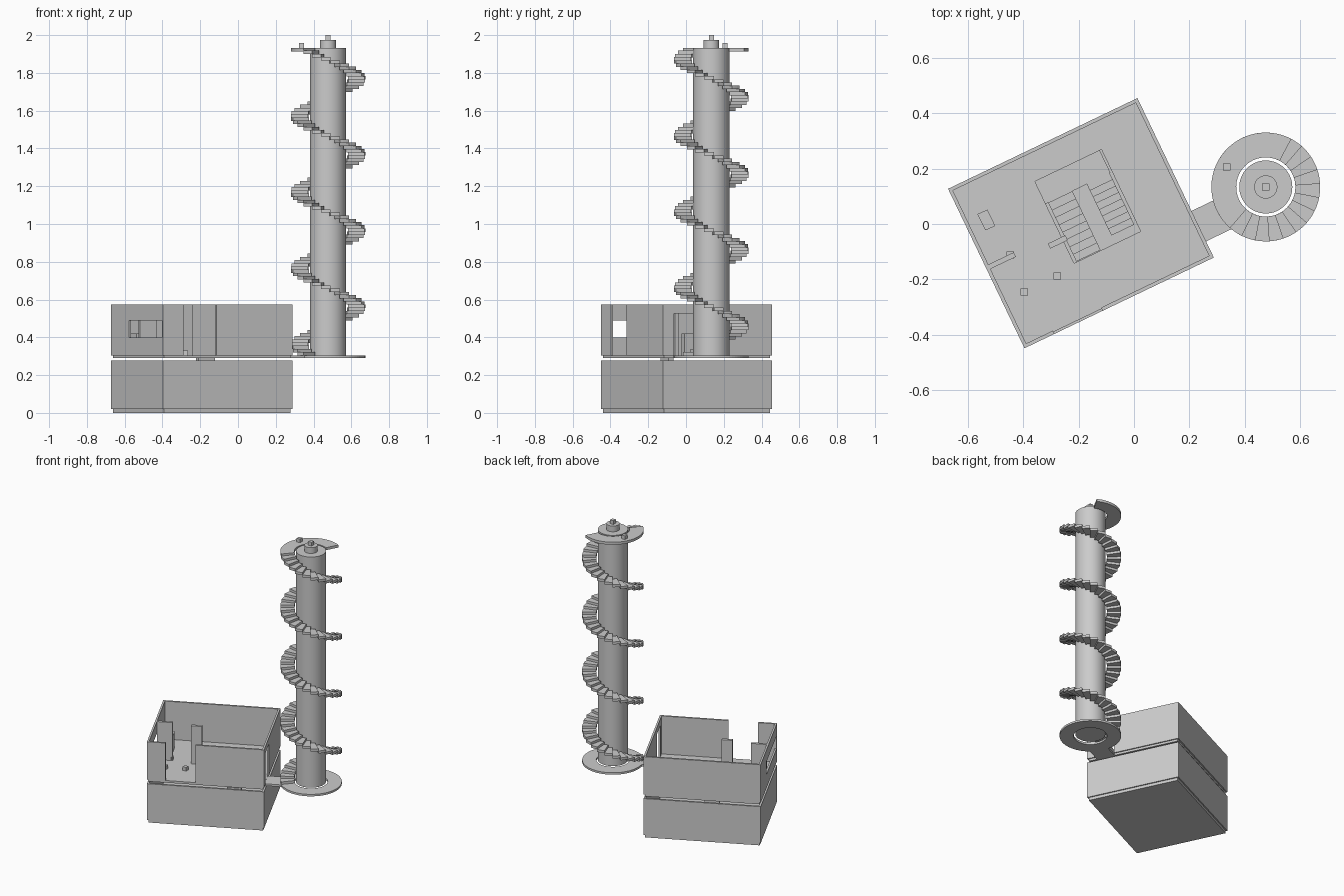
import bpy, bmesh
from math import cos, sin, radians

if "Cube" in bpy.data.objects:
    bpy.data.objects.remove(bpy.data.objects["Cube"])

ROT = radians(25.6)          # house rotation
HOUSE = (-0.192, 0.003)      # house centre
TOWER = (0.477, 0.134)       # tower centre


def to_world(u, v):
    return (HOUSE[0] + u * cos(ROT) - v * sin(ROT),
            HOUSE[1] + u * sin(ROT) + v * cos(ROT))


def finish(name, bm):
    bmesh.ops.recalc_face_normals(bm, faces=bm.faces)
    me = bpy.data.meshes.new(name)
    bm.to_mesh(me)
    bm.free()
    ob = bpy.data.objects.new(name, me)
    bpy.context.collection.objects.link(ob)
    return ob


def add_prism(bm, pts, z0, z1):
    lo = [bm.verts.new((x, y, z0)) for x, y in pts]
    hi = [bm.verts.new((x, y, z1)) for x, y in pts]
    bm.faces.new(lo)
    bm.faces.new(hi)
    n = len(pts)
    for i in range(n):
        j = (i + 1) % n
        bm.faces.new((lo[i], lo[j], hi[j], hi[i]))


def prism(name, pts, z0, z1):
    bm = bmesh.new()
    add_prism(bm, pts, z0, z1)
    return finish(name, bm)


def rect(u0, u1, v0, v1):
    return [to_world(*p) for p in ((u0, v0), (u1, v0), (u1, v1), (u0, v1))]


def house_box(name, u0, u1, v0, v1, z0, z1):
    return prism(name, rect(u0, u1, v0, v1), z0, z1)


def cube(name, x, y, z, s=0.026):
    h = s / 2
    return prism(name, [(x-h, y-h), (x+h, y-h), (x+h, y+h), (x-h, y+h)], z, z + s)


def ring(name, outer, inner, z0, z1):
    """Plate with a hole; both outlines have the same point count."""
    bm = bmesh.new()
    loops = [[bm.verts.new((x, y, z)) for x, y in pts]
             for pts, z in ((outer, z0), (outer, z1), (inner, z1), (inner, z0))]
    n = len(outer)
    for a in range(4):
        p, q = loops[a], loops[(a + 1) % 4]
        for i in range(n):
            j = (i + 1) % n
            bm.faces.new((p[i], p[j], q[j], q[i]))
    return finish(name, bm)


def arc(r, a0, a1, n):
    return [(TOWER[0] + r * cos(radians(a0 + (a1 - a0) * i / n)),
             TOWER[1] + r * sin(radians(a0 + (a1 - a0) * i / n))) for i in range(n + 1)]


def circle(r, n=64):
    return arc(r, 0, 360, n)[:-1]


def sector(a0, a1, n, r0=0.107, r1=0.197):
    return arc(r1, a0, a1, n) + arc(r0, a1, a0, n)


# house floors: solid ground slab, upper slab with stairwell
UO, VO, UI, VI = 0.38, 0.32, 0.367, 0.307
house_box("ground_slab", -0.372, 0.372, -0.312, 0.312, 0, 0.02)
ring("upper_slab", rect(-0.372, 0.372, -0.312, 0.312),
     rect(-0.085, 0.182, -0.12, 0.208), 0.29, 0.305)

# ground floor walls
ring("ground_walls", rect(-UO, UO, -VO, VO), rect(-UI, UI, -VI, VI), 0.02, 0.277)

# upper floor walls with front opening, left window and bridge doorway
Z0, Z1 = 0.305, 0.573
house_box("back_wall", -UO, UO, VI, VO, Z0, Z1)
house_box("front_wall_left", -UO, -0.26, -VO, -VI, Z0, Z1)
house_box("front_wall_right", -0.066, UO, -VO, -VI, Z0, Z1)
house_box("left_wall", -UO, -UI, 0.10, VI, Z0, Z1)
house_box("window_sill_wall", -UO, -UI, -VI, 0.10, Z0, 0.40)
house_box("window_head_wall", -UO, -UI, -VI, 0.10, 0.49, Z1)
house_box("right_wall_front", UI, UO, -VI, -0.257, Z0, Z1)
house_box("right_wall_back", UI, UO, -0.133, VI, Z0, Z1)
house_box("door_head", UI, UO, -0.257, -0.133, 0.527, Z1)

# upper floor partitions, table and small blocks
house_box("window_partition", -UI, -0.265, -0.008, 0.01, Z0, Z1)
house_box("stair_partition", -0.14, -0.07, -0.035, -0.015, Z0, Z1)
prism("table", [(-0.567, 0.036), (-0.531, 0.052), (-0.502, -0.007), (-0.538, -0.023)], Z0, 0.42)
for i, (x, y) in enumerate([(-0.448, -0.112), (-0.397, -0.246), (-0.278, -0.188)]):
    cube(f"floor_block_{i}", x, y, Z0)

# indoor stair: right flight up to a rear landing, left flight on to the front
N = 8
house_box("stair_landing", -0.085, 0.175, 0.118, 0.208, 0.14, 0.155)
for name, u0, u1, v0, v1, z in (("right_flight", 0.08, 0.172, -0.088, 0.118, 0.02),
                                ("left_flight", -0.075, 0.022, 0.118, -0.118, 0.155)):
    bm = bmesh.new()
    for i in range(N):
        a, b = v0 + (v1 - v0) * i / N, v0 + (v1 - v0) * (i + 1) / N
        top = z + 0.0168 * (i + 1)
        add_prism(bm, rect(u0, u1, min(a, b), max(a, b)), top - 0.017, top)
    finish(name, bm)

# bridge and round platform
house_box("bridge", 0.372, 0.49, -0.255, -0.133, 0.29, 0.304)
ring("tower_platform", circle(0.197), circle(0.107), 0.29, 0.304)

# tower column and its cap
for name, r, z0, z1 in (("tower_column", 0.096, 0.304, 1.933),
                        ("tower_cap", 0.042, 1.933, 1.974)):
    ob = prism(name, circle(r), z0, z1)
    bpy.context.view_layer.objects.active = ob
    ob.select_set(True)
    bpy.ops.object.shade_smooth_by_angle()
    ob.select_set(False)
cube("cap_block", *TOWER, 1.974)

# spiral stair: four clockwise turns ending at a half-round landing
STEPS, END = 96, -131
bm = bmesh.new()
for i in range(STEPS):
    a = END - 15 * i
    z = 0.304 + i * 1.612 / STEPS
    add_prism(bm, sector(a - 15, a, 3), z, z + 0.018)
finish("spiral_steps", bm)
prism("top_landing", sector(END - 167, END, 30), 1.914, 1.932)
cube("landing_block", 0.336, 0.206, 1.932)
